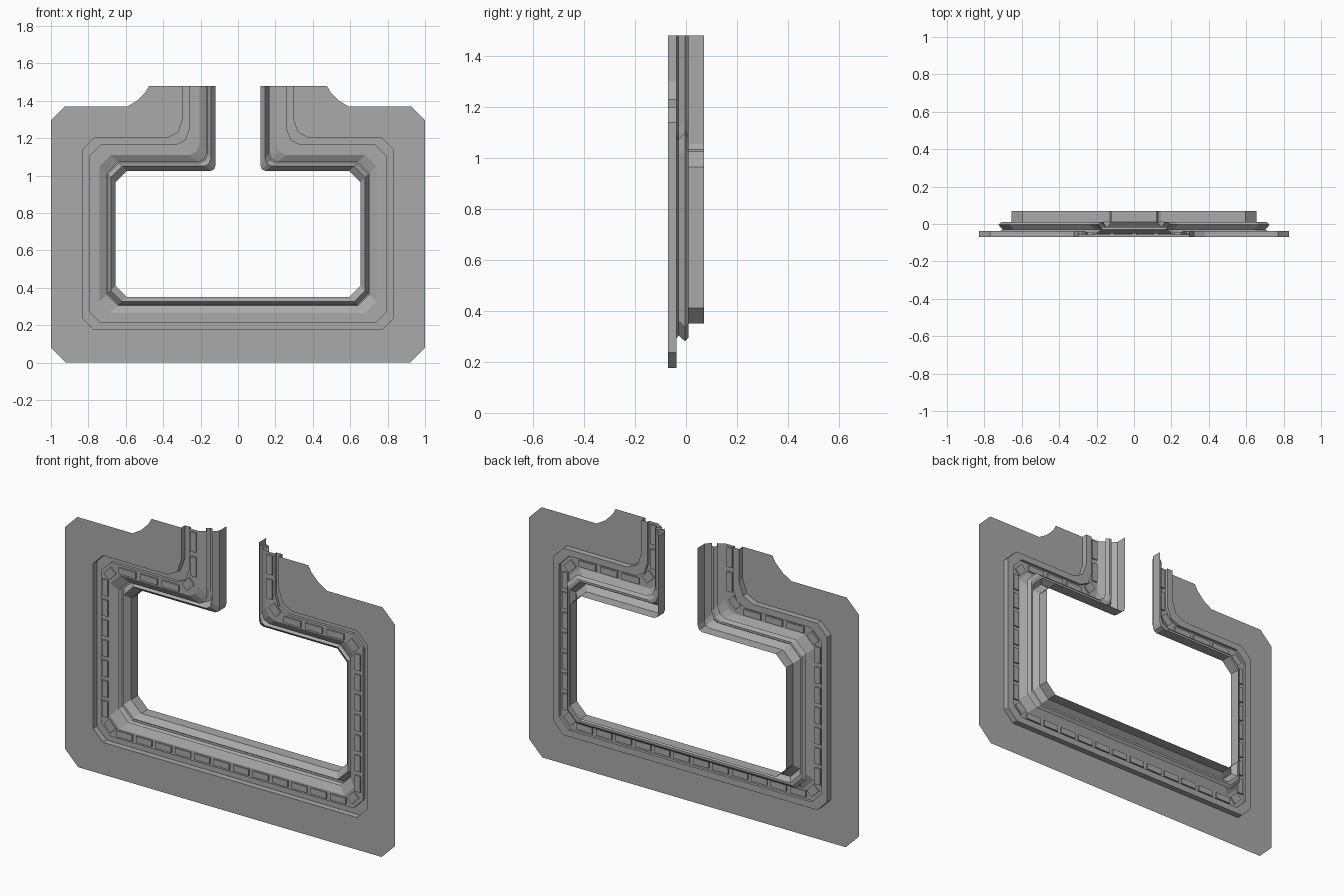
import bpy, bmesh, math
from mathutils import Matrix, Vector

cube = bpy.data.objects.get("Cube")
if cube:
    bpy.data.objects.remove(cube)

grey = bpy.data.materials.new("neutral_grey")
grey.use_nodes = True
colour = (0.4, 0.4, 0.4, 1)
grey.diffuse_color = colour
grey.node_tree.nodes["Principled BSDF"].inputs["Base Color"].default_value = colour

TOP = 1.48      # cut height of the neck
FRONT = -0.07   # plane of the outer plate


def finish(name, bm):
    """Turn a half mesh into an object mirrored across x = 0."""
    mesh = bpy.data.meshes.new(name)
    bm.to_mesh(mesh)
    bm.free()
    mesh.materials.append(grey)
    ob = bpy.data.objects.new(name, mesh)
    bpy.context.collection.objects.link(ob)
    mod = ob.modifiers.new("mirror", 'MIRROR')
    mod.use_clip = True
    return ob


def outline(d):
    """Half outline of the opening, moved inward by d."""
    side, low, high, neck = 0.83 - d, 0.176 + d, 1.2 - d, 0.295 - d
    cut = 0.06
    bend = 0.085 - 0.34 * d
    return [(0, low), (side - cut, low), (side, low + cut),
            (side, high - cut), (side - cut, high),
            (neck + bend, high), (neck + bend * 0.3, high + bend * 0.35),
            (neck, high + bend * 1.2), (neck, TOP)]


# Flat outer plate with clipped corners and scooped shoulders
bm = bmesh.new()
outer = [(0, 0), (0.92, 0), (1, 0.08), (1, 1.295), (0.925, 1.37), (0.59, 1.37),
         (0.54, 1.4), (0.495, 1.445), (0.475, TOP)]
bm.faces.new([bm.verts.new((x, FRONT, z)) for x, z in outer + outline(0)[::-1]])
finish("outer_plate", bm)


def sweep(name, profile):
    """Sweep (inset, depth) points around the half outline."""
    bm = bmesh.new()
    rows = [[bm.verts.new((x, y, z)) for x, z in outline(d)] for d, y in profile]
    for p, q in zip(rows, rows[1:]):
        for i in range(len(p) - 1):
            bm.faces.new((p[i], p[i + 1], q[i + 1], q[i]))
    return finish(name, bm)


# Stepped surround: rim groove, panel shelf, folded bead, rear sleeve
SHELF = -0.052
sweep("rim_groove", [(0, FRONT), (0, -0.037), (0.035, -0.037), (0.035, SHELF)])
sweep("panel_shelf", [(0.035, SHELF), (0.09, SHELF), (0.128, -0.03)])
sweep("folded_bead", [(0.128, -0.03), (0.105, -0.004), (0.12, 0.01), (0.132, 0.01),
                      (0.15, -0.02), (0.175, 0.01)])
sweep("rear_sleeve", [(0.175, 0.01), (0.175, 0.07)])

# Small raised panels spaced along the shelf
bm = bmesh.new()
line = outline(0.064)


def panel(x, z, length, angle=0, width=0.034):
    m = (Matrix.Translation((x, SHELF, z)) @ Matrix.Rotation(-angle, 4, 'Y')
         @ Matrix.Diagonal((length, 0.016, width, 1)))
    bmesh.ops.create_cube(bm, size=1, matrix=m)


def row(a, b, count, margin):
    a, b = Vector(a), Vector(b)
    run = b - a
    angle = math.atan2(run.y, run.x)
    step = (run.length - 2 * margin) / count
    for k in range(count):
        p = a + run.normalized() * (margin + step * (k + 0.5))
        panel(p.x, p.y, step * 0.8, angle)


row(line[0], line[1], 6, 0.0)
row(line[2], line[3], 7, 0.0)
row(line[4], line[5], 3, 0.01)
row(line[7], line[8], 2, 0.0)
# Square panels across the clipped corners
for i, j, turn in ((1, 2, 1), (3, 4, 3), (5, 7, 3)):
    mid = (Vector(line[i]) + Vector(line[j])) / 2
    panel(mid.x, mid.y, 0.06, turn * math.pi / 4, 0.045)
finish("shelf_panels", bm)
